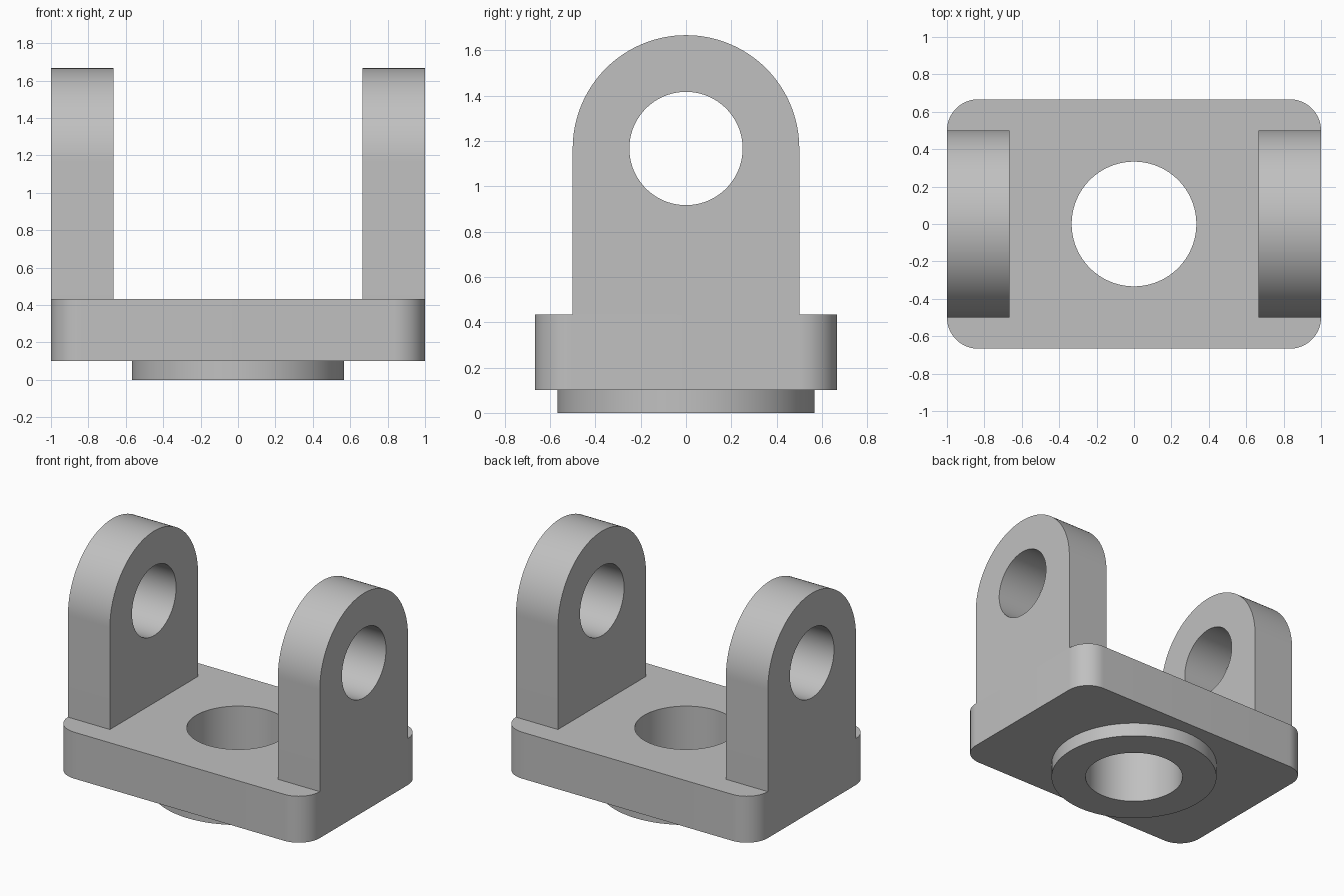
import bpy
import bmesh
from math import cos, sin, pi, radians
from mathutils import Matrix, Vector

cube = bpy.data.objects.get("Cube")
if cube:
    bpy.data.objects.remove(cube, do_unlink=True)

grey = bpy.data.materials.new("light_grey")
grey.use_nodes = True
colour = (0.53, 0.53, 0.53, 1)
grey.diffuse_color = colour
grey.node_tree.nodes["Principled BSDF"].inputs["Base Color"].default_value = colour


def arc(cx, cy, r, start, end, steps):
    """Points on an arc, both ends included, angles in degrees."""
    angles = [radians(start + (end - start) * i / steps) for i in range(steps + 1)]
    return [(cx + r * cos(a), cy + r * sin(a)) for a in angles]


def circle(cx, cy, r, steps=96):
    return arc(cx, cy, r, 0, 360, steps)[:-1]


def extruded(name, loops, depth, matrix):
    """Fill an outline with its bore, then extrude it along its normal."""
    bm = bmesh.new()
    for loop in loops:
        verts = [bm.verts.new((x, y, 0)) for x, y in loop]
        for a, b in zip(verts, verts[1:] + verts[:1]):
            bm.edges.new((a, b))
    bmesh.ops.triangle_fill(bm, edges=bm.edges[:], use_beauty=True, normal=(0, 0, 1))
    out = bmesh.ops.extrude_face_region(bm, geom=bm.faces[:])
    top = [v for v in out["geom"] if isinstance(v, bmesh.types.BMVert)]
    bmesh.ops.translate(bm, verts=top, vec=Vector((0, 0, depth)))
    bmesh.ops.transform(bm, matrix=matrix, verts=bm.verts[:])
    bmesh.ops.recalc_face_normals(bm, faces=bm.faces[:])
    mesh = bpy.data.meshes.new(name)
    bm.to_mesh(mesh)
    bm.free()
    mesh.materials.append(grey)
    obj = bpy.data.objects.new(name, mesh)
    bpy.context.collection.objects.link(obj)
    bpy.ops.object.select_all(action="DESELECT")
    obj.select_set(True)
    bpy.context.view_layer.objects.active = obj
    bpy.ops.object.shade_smooth_by_angle(angle=radians(30))
    return obj


# Main dimensions
half_depth, corner = 2 / 3, 1 / 6
boss_height, plate_top = 0.1, 0.1 + 1 / 3
bore = circle(0, 0, 1 / 3)

# Round boss under the plate
extruded("base_boss", [circle(0, 0, 0.567), bore], boss_height, Matrix())

# Rounded plate with central bore
outline = []
for i, (sx, sy) in enumerate([(1, 1), (-1, 1), (-1, -1), (1, -1)]):
    outline += arc(sx * (1 - corner), sy * (half_depth - corner), corner,
                   90 * i, 90 * i + 90, 16)
extruded("base_plate", [outline, bore], plate_top - boss_height,
         Matrix.Translation((0, 0, boss_height)))

# Two upright lugs with rounded tops and pin holes
pin_z, lug_radius = 7 / 6, 0.5
lug = [(-lug_radius, plate_top), (lug_radius, plate_top)]
lug += arc(0, pin_z, lug_radius, 0, 180, 64)
pin_hole = circle(0, pin_z, 0.25)
upright = Matrix(((0, 0, 1, 0), (1, 0, 0, 0), (0, 1, 0, 0), (0, 0, 0, 1)))
for name, x in (("left_lug", 2 / 3), ("right_lug", -1)):
    extruded(name, [lug, pin_hole], 1 / 3, Matrix.Translation((x, 0, 0)) @ upright)
